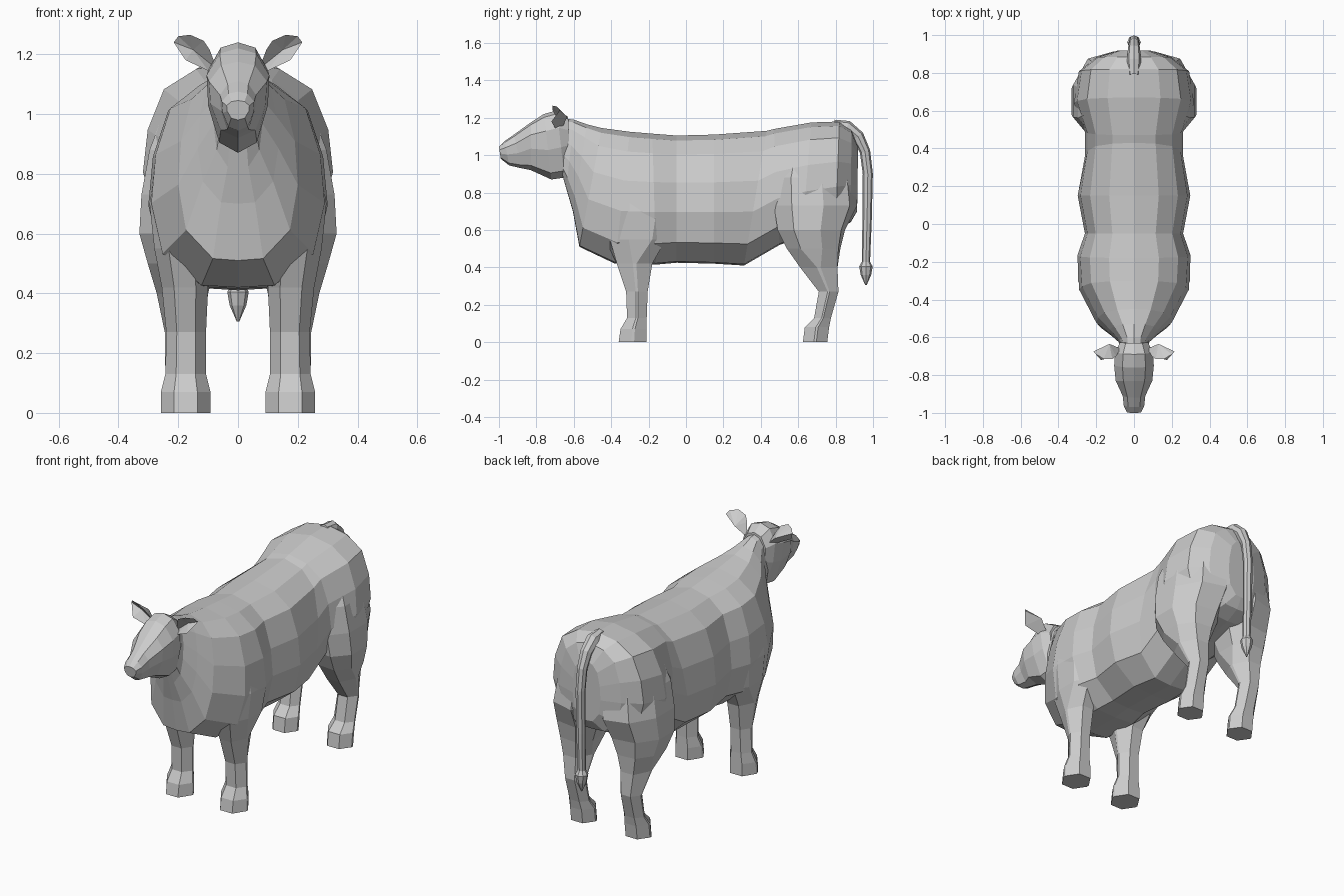
import bpy, bmesh, math
from mathutils import Vector

if "Cube" in bpy.data.objects:
    bpy.data.objects.remove(bpy.data.objects["Cube"])


def finish(name, bm, mirror=False):
    bmesh.ops.recalc_face_normals(bm, faces=bm.faces)
    me = bpy.data.meshes.new(name)
    bm.to_mesh(me)
    bm.free()
    ob = bpy.data.objects.new(name, me)
    bpy.context.collection.objects.link(ob)
    if mirror:
        ob.modifiers.new("Mirror", "MIRROR")
    return ob


def loft(name, rings, mirror=False):
    """Skin a list of closed rings and cap both ends."""
    bm = bmesh.new()
    loops = [[bm.verts.new(p) for p in r] for r in rings]
    n = len(loops[0])
    for a, b in zip(loops, loops[1:]):
        for i in range(n):
            j = (i + 1) % n
            bm.faces.new((a[i], a[j], b[j], b[i]))
    bm.faces.new(loops[0])
    bm.faces.new(loops[-1])
    return finish(name, bm, mirror)


def section(profile, y_top, y_bot, z_top, z_bot, w):
    """Symmetric, tilted cross-section from a half profile of (x, height) fractions."""
    right = [(w * x, y_bot + (y_top - y_bot) * h, z_bot + (z_top - z_bot) * h)
             for x, h in profile]
    return right + [(-x, y, z) for x, y, z in right[-2:0:-1]]


def leg_ring(z, y0, y1, x0, x1, skew=0):
    """Horizontal ring: octagonal in the thigh, nearly hexagonal below; skew pulls the outside forward."""
    s = .42 if z > .45 else .1
    unit = [(1, -s), (1, s), (.47, 1), (-.47, 1), (-1, s), (-1, -s), (-.47, -1), (.47, -1)]
    hx, hy = (x1 - x0) / 2, (y1 - y0) / 2
    return [(x0 + hx * (1 + u), y0 + hy * (1 + v) - skew * hx * u, z) for u, v in unit]


# Torso with neck, from throat to rump
body_profile = [(0, 1), (.44, .96), (.78, .85), (.95, .63), (1, .40),
                (.87, .16), (.42, .01), (0, 0)]
body = [
    (-.68, -.66, 1.20, .89, .07),
    (-.60, -.64, 1.19, .82, .082),
    (-.53, -.605, 1.165, .70, .135),
    (-.45, -.57, 1.145, .51, .20),
    (-.30, -.38, 1.125, .42, .29),
    (-.18, -.16, 1.115, .415, .30),
    (-.05, -.05, 1.105, .425, .26),
    (.15, .15, 1.11, .42, .298),
    (.43, .31, 1.13, .41, .26),
    (.47, .50, 1.14, .52, .26),
    (.67, .62, 1.175, .56, .318),
    (.82, .80, 1.18, .60, .292),
    (.885, .88, 1.14, .64, .20),
    (.92, .915, 1.05, .70, .09),
]
torso = loft("body", [section(body_profile, *s) for s in body])

# Head, from muzzle to poll
head_profile = [(0, 1), (.58, .95), (1, .74), (.95, .45), (.6, .1), (0, 0)]
head_rings = [
    (-1.0, -.99, 1.045, .98, .038),
    (-.97, -.945, 1.075, .945, .054),
    (-.92, -.88, 1.11, .93, .06),
    (-.83, -.83, 1.175, .92, .097),
    (-.76, -.72, 1.22, .87, .105),
    (-.69, -.65, 1.24, .88, .10),
    (-.63, -.62, 1.205, .93, .075),
]
head = loft("head", [section(head_profile, *s) for s in head_rings])

# Cupped ears: a leaf-shaped rim with a shallow front and a deeper back
bm = bmesh.new()
rim = [bm.verts.new(p) for p in [
    (.07, -.66, 1.15), (.095, -.70, 1.215), (.115, -.715, 1.245), (.16, -.715, 1.265),
    (.20, -.69, 1.26), (.215, -.675, 1.24), (.175, -.72, 1.18), (.10, -.70, 1.145)]]
hollow = bm.verts.new((.15, -.675, 1.215))
back = bm.verts.new((.13, -.635, 1.205))
for i, a in enumerate(rim):
    b = rim[(i + 1) % len(rim)]
    bm.faces.new((a, b, hollow))
    bm.faces.new((b, a, back))
finish("ears", bm, mirror=True)

# Front legs with shoulders
front = [
    (.85, -.38, -.12, .12, .27),
    (.70, -.43, -.09, .10, .296, -.3),
    (.55, -.42, -.12, .10, .28, -.3),
    (.42, -.37, -.18, .10, .255),
    (.27, -.32, -.205, .107, .24),
    (.13, -.315, -.21, .107, .243),
    (.07, -.35, -.21, .092, .258),
    (0, -.36, -.21, .092, .258),
]
front_legs = loft("front_legs", [leg_ring(*r) for r in front], mirror=True)

# Hind legs with thighs and hocks
hind = [
    (1.04, .55, .79, .04, .235, .3),
    (.88, .49, .88, .02, .296, .3),
    (.73, .49, .895, .025, .323, .28),
    (.60, .50, .84, .04, .33, .15),
    (.50, .545, .82, .075, .302, .1),
    (.40, .61, .81, .10, .272),
    (.27, .71, .815, .115, .245),
    (.13, .685, .775, .112, .243),
    (.08, .635, .765, .097, .255),
    (0, .625, .755, .097, .255),
]
hind_legs = loft("hind_legs", [leg_ring(*r) for r in hind], mirror=True)

# Fuse head and legs into the body so no surfaces are buried inside
for part in (front_legs, hind_legs, head):
    union = torso.modifiers.new("Join " + part.name, "BOOLEAN")
    union.operation = "UNION"
    union.solver = "EXACT"
    union.object = part
bpy.context.view_layer.update()
fused = bpy.data.meshes.new_from_object(torso.evaluated_get(bpy.context.evaluated_depsgraph_get()))
torso.modifiers.clear()
torso.data = fused
for part in (front_legs, hind_legs, head):
    bpy.data.objects.remove(part)

# Tail with tuft: circles swept along a (y, z, radius) path
path = [(.79, 1.16, .030), (.86, 1.148, .038), (.92, 1.10, .033),
        (.957, 1.02, .028), (.972, .90, .027), (.968, .65, .025), (.962, .43, .022),
        (.962, .405, .036), (.962, .36, .028), (.962, .305, .004)]
rings = []
for i, (y, z, r) in enumerate(path):
    p, q = path[max(i - 1, 0)], path[min(i + 1, len(path) - 1)]
    t = Vector((0, q[0] - p[0], q[1] - p[1])).normalized()
    side, up = Vector((1, 0, 0)), Vector((0, -t.z, t.y))
    rings.append([Vector((0, y, z)) + r * (side * math.cos(a) + up * math.sin(a))
                  for a in (math.tau * k / 8 for k in range(8))])
loft("tail", rings)
